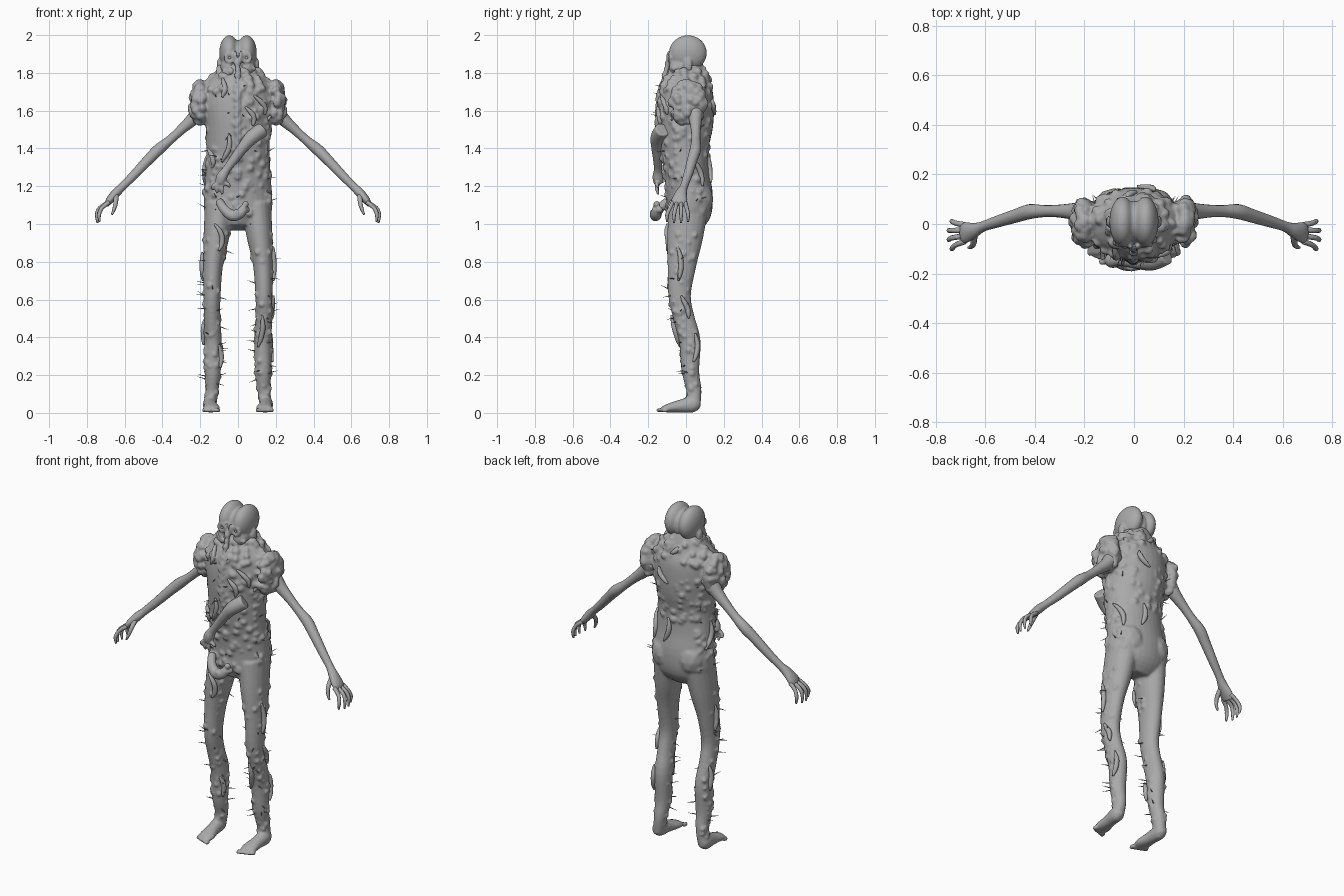
import bpy, bmesh, math, random
from mathutils import Vector, Matrix
from mathutils.bvhtree import BVHTree

if "Cube" in bpy.data.objects:
    bpy.data.objects.remove(bpy.data.objects["Cube"])

random.seed(7)
U = random.uniform
skin = bpy.data.materials.new("grey flesh")
skin.diffuse_color = (0.4, 0.4, 0.4, 1)
skin.use_nodes = True
skin.node_tree.nodes["Principled BSDF"].inputs["Base Color"].default_value = skin.diffuse_color


def finish(name, bm, voxel=0, smooth=0):
    bmesh.ops.recalc_face_normals(bm, faces=bm.faces)
    me = bpy.data.meshes.new(name)
    bm.to_mesh(me)
    bm.free()
    ob = bpy.data.objects.new(name, me)
    bpy.context.collection.objects.link(ob)
    me.materials.append(skin)
    for p in me.polygons:
        p.use_smooth = True
    if voxel:
        m = ob.modifiers.new("blend", 'REMESH')
        m.mode, m.voxel_size, m.use_smooth_shade = 'VOXEL', voxel, True
        s = ob.modifiers.new("soften", 'SMOOTH')
        s.factor, s.iterations = 0.5, smooth
    return ob


def spline(pts, steps):
    """Catmull-Rom through points of any dimension."""
    out, n = [], len(pts)
    for i in range(n - 1):
        a, b, c, d = (pts[max(i - 1, 0)], pts[i], pts[i + 1], pts[min(i + 2, n - 1)])
        for k in range(steps):
            t = k / steps
            out.append([0.5 * (2*q + (r - p)*t + (2*p - 5*q + 4*r - s)*t*t + (3*q - p - 3*r + s)*t**3)
                        for p, q, r, s in zip(a, b, c, d)])
    return out + [list(pts[-1])]


def tube(bm, pts, ref=(0, 1, 0), sides=16, steps=4):
    """Loft of ellipses through (x, y, z, radius_u, radius_v)."""
    pts = spline([p if len(p) == 5 else (*p, p[3]) for p in pts], steps)
    rings = []
    for i, p in enumerate(pts):
        t = (Vector(pts[min(i + 1, len(pts) - 1)][:3]) - Vector(pts[max(i - 1, 0)][:3])).normalized()
        u = Vector(ref).cross(t).normalized()
        v = t.cross(u)
        rings.append([bm.verts.new(Vector(p[:3]) + u * p[3] * math.cos(a) + v * p[4] * math.sin(a))
                      for a in (2 * math.pi * k / sides for k in range(sides))])
    for a, b in zip(rings, rings[1:]):
        for k in range(sides):
            bm.faces.new((a[k], a[(k + 1) % sides], b[(k + 1) % sides], b[k]))
    bm.faces.new(rings[0])
    bm.faces.new(rings[-1])


def ball(bm, c, r, sub=2):
    r = r if isinstance(r, tuple) else (r, r, r)
    bmesh.ops.create_icosphere(bm, subdivisions=sub, radius=1,
                               matrix=Matrix.Translation(c) @ Matrix.Diagonal((*r, 1)))


# (x, y, z, half width, half depth) sections
TORSO = [(0, 0, .98, .12, .07), (0, .015, 1.05, .175, .115), (0, .02, 1.15, .18, .122), (0, .005, 1.27, .172, .118),
         (0, -.008, 1.4, .166, .128), (0, -.003, 1.52, .172, .146), (0, 0, 1.63, .188, .148),
         (0, .005, 1.72, .18, .135), (0, .01, 1.79, .125, .1), (0, .01, 1.86, .07, .075)]
LEG = [(.15, .04, .03, .034, .036), (.137, .042, .12, .034, .04), (.134, .024, .22, .043, .046),
       (.132, .02, .38, .046, .057), (.137, -.01, .5, .043, .056), (.137, -.034, .62, .045, .06),
       (.132, -.022, .78, .052, .076), (.115, -.005, .93, .068, .095), (.095, .015, 1.1, .08, .105)]


def mirrored(pts, s):
    return [(p[0] * s, *p[1:]) for p in pts]


class Surface:
    """Finds skin points by angle (0 = +x, -90 = front) and height."""
    def __init__(self, sections):
        bm = bmesh.new()
        tube(bm, sections)
        bmesh.ops.recalc_face_normals(bm, faces=bm.faces)
        self.tree, self.mid = BVHTree.FromBMesh(bm), spline(sections, 8)
        bm.free()

    def at(self, deg, z):
        c = min(self.mid, key=lambda p: abs(p[2] - z))
        a = math.radians(deg)
        d = Vector((math.cos(a), math.sin(a), 0))
        o = Vector((c[0], c[1], z))
        hit = self.tree.ray_cast(o, d)
        return (hit[0], hit[1]) if hit[0] else (o + d * .05, d)


torso = Surface(TORSO)
legs = {s: Surface(mirrored(LEG, s)) for s in (1, -1)}

# Torso, legs and feet blended into one lumpy skin
bm = bmesh.new()
tube(bm, TORSO, sides=32)
for s in (1, -1):
    tube(bm, mirrored(LEG, s), sides=20)
    ball(bm, (s * .08, .07, 1.13), (.085, .075, .1))                      # buttock
    ball(bm, (s * .2, .02, 1.64), (.05, .09, .11))                        # shoulder
    tube(bm, mirrored([(.15, .072, .04, .02, .025), (.15, .04, .045, .036, .043), (.145, -.03, .036, .036, .034),
                       (.14, -.09, .026, .045, .024), (.14, -.12, .02, .04, .017)], s), ref=(0, 0, 1))
    for i in range(5):                                                    # toes
        ball(bm, (s * (.103 + .019 * i), -.14 + .007 * i, .014), (.011, .02, .013))
    for i in range(75):                                                   # leg warts
        p, n = legs[s].at(U(-200, 60) if s > 0 else U(-240, 20), U(.08, .95))
        ball(bm, p - n * .004, U(.009, .017))
    for i in range(80):                                                   # shoulder growths
        a, e = U(-1.9, 1.5), U(-1.2, 1.5)
        p = Vector((s * (.195 + .05 * math.cos(a) * math.cos(e)), .01 + .09 * math.sin(a) * math.cos(e),
                    1.64 + .105 * math.sin(e)))
        ball(bm, p, U(.014, .026))
    for i in range(32):                                                   # collar growths
        p, n = torso.at(-90 + s * U(5, 165), U(1.7, 1.83))
        ball(bm, p, U(.015, .025))
for i in range(230):                                                      # torso warts
    deg, z = U(-215, 35), U(1.0, 1.72)
    if -165 < deg < -100 and 1.42 < z < 1.72:                             # bare breast
        continue
    p, n = torso.at(deg, z)
    ball(bm, p - n * .006, U(.012, .024))
for i in range(45):                                                       # few warts on the back
    p, n = torso.at(U(30, 150), U(1.35, 1.8))
    ball(bm, p - n * .01, U(.015, .026))
for i in range(26):                                                       # knotted central ridge
    z = 1.83 - i * .017
    p, n = torso.at(-90 + U(-3, 3), z)
    ball(bm, p, U(.014, .021))
finish("body", bm, .0075, 3)

# Split skull with brow, sockets and ear lumps
bm = bmesh.new()
for s in (1, -1):
    ball(bm, (s * .046, .01, 1.905), (.053, .1, .094), 4)
    ball(bm, (s * .05, -.02, 1.83), (.043, .07, .055), 3)
    ball(bm, (s * .098, .01, 1.84), (.015, .025, .04))
    for i in range(9):                                                    # socket rim
        a = i * math.tau / 9
        ball(bm, (s * .045 + .021 * math.cos(a), -.083, 1.88 + .022 * math.sin(a)), .011)
    for i in range(10):
        ball(bm, (s * U(.02, .09), U(-.085, -.06), U(1.78, 1.83)), U(.012, .02))
    ball(bm, (s * .014, -.09, 1.885), (.01, .014, .035))
ball(bm, (0, .01, 1.89), (.05, .085, .085), 3)
for i in range(9):                                                        # dangling snout
    ball(bm, (U(-.004, .004), -.092 - .004 * i, 1.865 - i * .016), U(.013, .019))
finish("head", bm, .006, 3)
bm = bmesh.new()
for s in (1, -1):
    ball(bm, (s * .045, -.08, 1.88), .011)
finish("eyes", bm)

# Thin arms with clawed hands
for s, side in ((1, "left"), (-1, "right")):
    bm = bmesh.new()
    tube(bm, mirrored([(.18, .045, 1.63, .05), (.235, .05, 1.56, .036), (.3, .052, 1.5, .026), (.36, .052, 1.445, .024),
                       (.42, .05, 1.395, .03), (.47, .035, 1.345, .028), (.55, .01, 1.26, .024),
                       (.61, -.01, 1.2, .021), (.645, -.025, 1.165, .024, .03), (.68, -.035, 1.125, .02, .042),
                       (.695, -.04, 1.1, .012, .036)], s))
    for i in range(4):                                                    # fingers
        y, yt = -.07 + .022 * i, -.1 + .037 * i
        k = (0, .012, .012, 0)[i]
        tube(bm, mirrored([(.683, y, 1.115, .012), (.72 + k, (y + yt) / 2, 1.085, .0105),
                           (.735 + k, yt, 1.05, .01), (.732 + k, yt, 1.012 - k / 2, .005)], s), sides=8)
    tube(bm, mirrored([(.645, -.045, 1.15, .014), (.648, -.08, 1.11, .012), (.657, -.092, 1.075, .009),
                       (.668, -.095, 1.05, .005)], s), sides=8)           # thumb
    finish(side + "_arm", bm)

# Extra limb folded across the belly
bm = bmesh.new()
tube(bm, [(.13, -.125, 1.5, .04), (.075, -.15, 1.46, .038), (.03, -.155, 1.41, .03), (-.015, -.15, 1.35, .026),
          (-.06, -.148, 1.29, .022), (-.085, -.148, 1.25, .03), (-.095, -.145, 1.215, .026)])
for dx, dz in ((-.04, -.03), (-.02, -.045), (.005, -.05), (.04, -.02)):
    tube(bm, [(-.09, -.145, 1.225, .014), (-.09 + dx, -.155, 1.22 + dz * .6, .011),
              (-.09 + dx * 1.1, -.145, 1.22 + dz * 1.3, .007)], sides=8)
finish("belly_arm", bm, .006, 2)

# Stubby growth at the groin
bm = bmesh.new()
tube(bm, [(-.1, -.1, 1.12, .022), (-.07, -.145, 1.075, .026), (-.03, -.16, 1.045, .03), (.01, -.16, 1.055, .028),
          (.035, -.155, 1.085, .022)])
for c in ((.04, -.155, 1.105), (.045, -.14, 1.075), (-.05, -.165, 1.05), (-.01, -.175, 1.06), (-.085, -.12, 1.1)):
    ball(bm, c, .018)
finish("groin_growth", bm, .006, 2)

# Worms lying on the skin: surface, start angle, start height, end angle, end height, bow
L, R = legs[1], legs[-1]
WORMS = [(torso, -130, 1.77, -122, 1.67, 8), (torso, -58, 1.68, -35, 1.58, 8), (torso, -110, 1.48, -128, 1.33, 8),
         (torso, -165, 1.4, -150, 1.3, 8), (torso, 60, 1.66, 85, 1.58, -8), (torso, 75, 1.36, 65, 1.22, 8),
         (torso, 10, 1.35, 25, 1.2, 8), (torso, -10, 1.72, -25, 1.55, 6), (torso, 105, 1.79, 85, 1.75, 5),
         (torso, -75, 1.62, -60, 1.52, 8), (torso, 175, 1.35, 165, 1.2, 8),
         (L, -30, .88, -10, .7, 15), (L, -100, .52, -115, .35, 15), (L, 40, .42, 20, .27, 15), (L, 10, .62, 30, .5, 15),
         (R, -100, 1.0, -75, .86, 15), (R, 170, .85, 150, .7, 15), (R, -60, .36, -40, .24, 15), (R, 130, .5, 165, .36, 15)]
bm = bmesh.new()
for surf, a0, z0, a1, z1, bow in WORMS:
    path = []
    for k in range(6):
        t = k / 5
        p, n = surf.at(a0 + (a1 - a0) * t + bow * math.sin(math.pi * t), z0 + (z1 - z0) * t)
        path.append((*(p + n * .007), (.005, .011, .014, .014, .012, .005)[k]))
    tube(bm, path, ref=(.3, .9, .31), sides=10, steps=3)
finish("worms", bm)

# Fine bristles
bm = bmesh.new()
for i in range(80):
    surf = random.choice((torso, torso, L, R))
    p, n = surf.at(U(-215, 35), U(1.0, 1.75) if surf is torso else U(.15, .9))
    d = (n + Vector((U(-.5, .5), U(-.5, .5), U(-.3, .6)))).normalized()
    rot = d.to_track_quat('Z', 'Y').to_matrix().to_4x4()
    bmesh.ops.create_cone(bm, cap_ends=True, segments=5, radius1=.004, radius2=.0005, depth=.05,
                          matrix=Matrix.Translation(p + d * .018) @ rot)
finish("bristles", bm)
